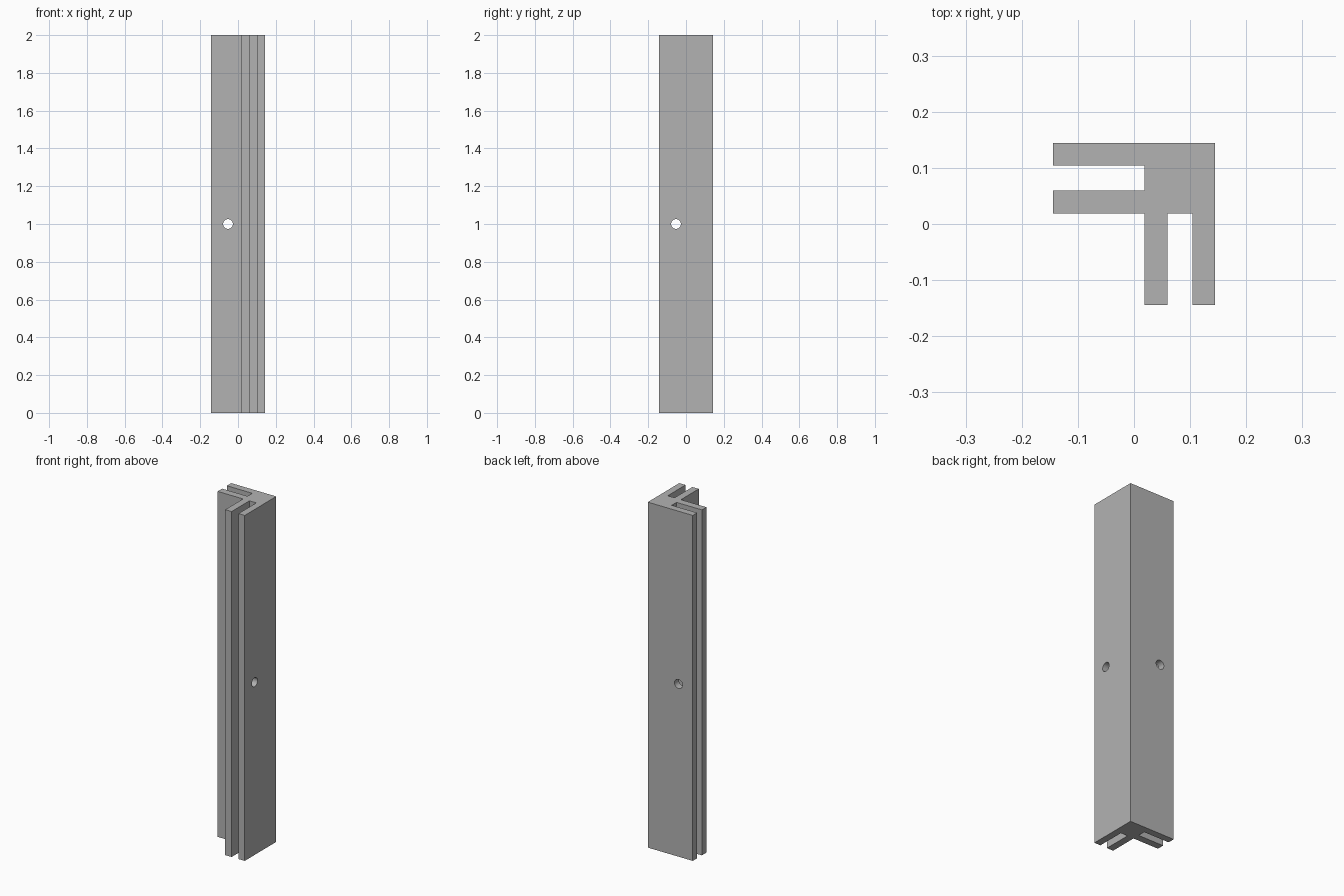
import bpy
import bmesh
from math import pi

if "Cube" in bpy.data.objects:
    bpy.data.objects.remove(bpy.data.objects["Cube"], do_unlink=True)

HEIGHT = 2.0
OUT = 0.144      # outer faces and flange tips
SLOT_OUT = 0.104 # inner face of the outer flanges
SLOT_IN = 0.06   # outer face of the inner flanges
CORE = 0.019     # inner corner and slot floors
HOLE_POS, HOLE_RADIUS = -0.053, 0.026

grey = bpy.data.materials.new("grey")
grey.use_nodes = True
colour = (0.45, 0.45, 0.45, 1)
grey.diffuse_color = colour
grey.node_tree.nodes["Principled BSDF"].inputs["Base Color"].default_value = colour

# Corner profile: one slotted arm, then the same arm mirrored across the diagonal
arm = [(-OUT, OUT), (-OUT, SLOT_OUT), (CORE, SLOT_OUT),
       (CORE, SLOT_IN), (-OUT, SLOT_IN), (-OUT, CORE)]
outline = arm + [(CORE, CORE)] + [(y, x) for x, y in reversed(arm)] + [(OUT, OUT)]

# Extrude the profile to full height
bm = bmesh.new()
base = bm.faces.new([bm.verts.new((x, y, 0)) for x, y in outline])
ext = bmesh.ops.extrude_face_region(bm, geom=[base])
top_verts = [g for g in ext["geom"] if isinstance(g, bmesh.types.BMVert)]
bmesh.ops.translate(bm, verts=top_verts, vec=(0, 0, HEIGHT))
bmesh.ops.recalc_face_normals(bm, faces=bm.faces)
mesh = bpy.data.meshes.new("corner_post")
bm.to_mesh(mesh)
bm.free()
post = bpy.data.objects.new("corner_post", mesh)
bpy.context.collection.objects.link(post)
mesh.materials.append(grey)


def drill(name, location, rotation):
    """Cut a round screw hole through both flanges of an arm."""
    bpy.ops.mesh.primitive_cylinder_add(vertices=32, radius=HOLE_RADIUS, depth=0.4,
                                        location=location, rotation=rotation)
    cutter = bpy.context.object
    cutter.name = name
    cutter.data.materials.append(grey)
    cutter.hide_render = True
    cutter.hide_set(True)
    cut = post.modifiers.new(name, "BOOLEAN")
    cut.operation = "DIFFERENCE"
    cut.solver = "EXACT"
    cut.object = cutter


# Screw holes at mid height
drill("back_hole_cutter", (HOLE_POS, 0.1, HEIGHT / 2), (pi / 2, 0, 0))
drill("side_hole_cutter", (0.1, HOLE_POS, HEIGHT / 2), (0, pi / 2, 0))

# Apply the cuts, remove the cutters and smooth the hole walls
bpy.ops.object.select_all(action="DESELECT")
post.select_set(True)
bpy.context.view_layer.objects.active = post
for mod in list(post.modifiers):
    cutter = mod.object
    bpy.ops.object.modifier_apply(modifier=mod.name)
    bpy.data.objects.remove(cutter, do_unlink=True)
bpy.ops.object.shade_smooth_by_angle(angle=pi / 6)
